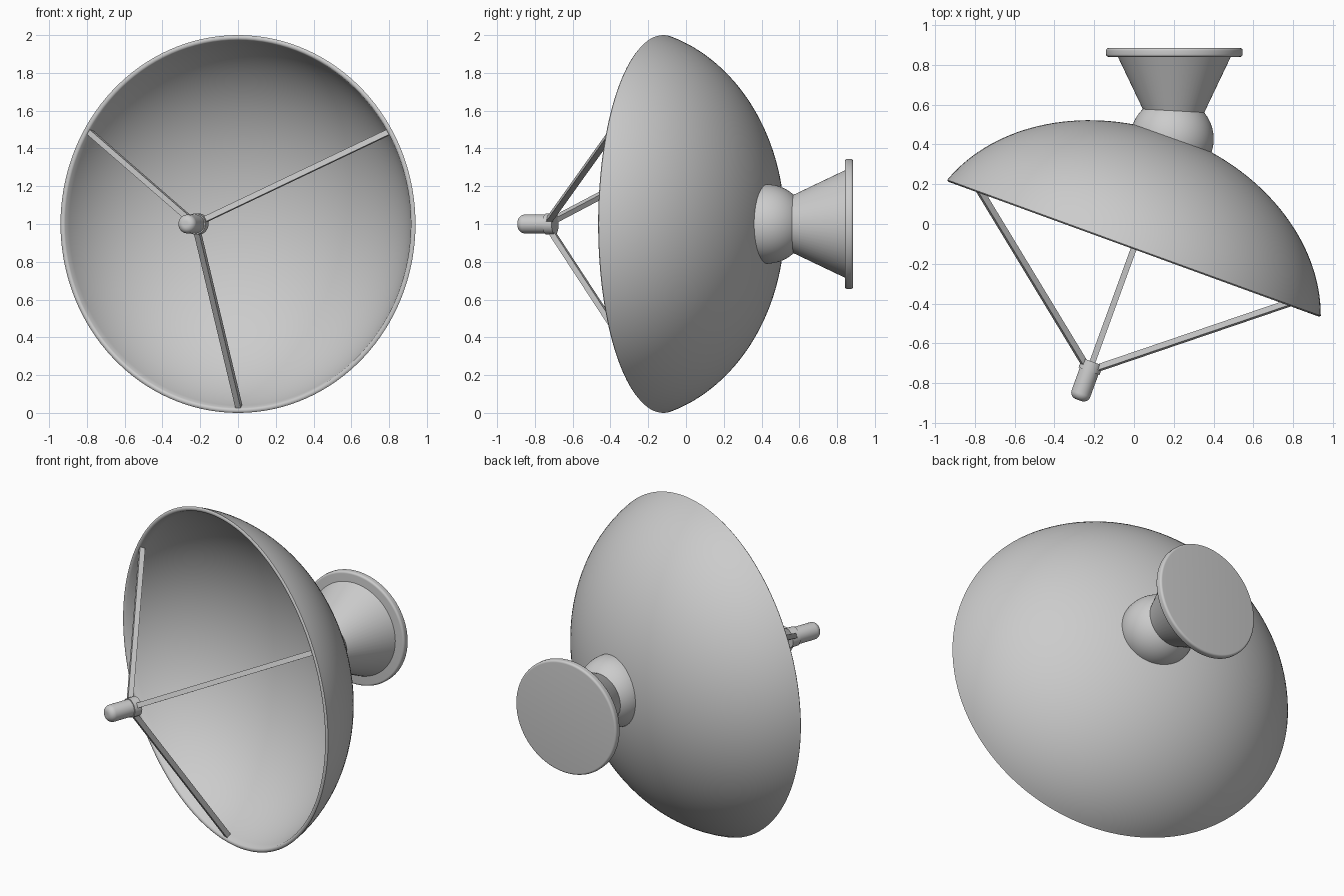
import bpy, bmesh, math
from mathutils import Matrix, Vector

if "Cube" in bpy.data.objects:
    bpy.data.objects.remove(bpy.data.objects["Cube"])

# Dish frame: local +Z points out of the back of the dish, origin at the rim centre
TILT = math.radians(20)
c, s = math.cos(TILT), math.sin(TILT)
DISH = Matrix(((c, 0, s, 0), (-s, 0, c, -0.12), (0, -1, 0, 1.0), (0, 0, 0, 1)))
# Mount frame: local +Z points straight back along world +Y
MOUNT = Matrix(((1, 0, 0, 0.203), (0, 0, 1, 0), (0, -1, 0, 1.0), (0, 0, 0, 1)))


def finish(bm, name, frame, smooth=True):
    bmesh.ops.remove_doubles(bm, verts=bm.verts, dist=1e-5)
    bmesh.ops.recalc_face_normals(bm, faces=bm.faces)
    mesh = bpy.data.meshes.new(name)
    bm.transform(frame)
    bm.to_mesh(mesh)
    bm.free()
    obj = bpy.data.objects.new(name, mesh)
    bpy.context.collection.objects.link(obj)
    if smooth:
        bpy.ops.object.select_all(action='DESELECT')
        obj.select_set(True)
        bpy.context.view_layer.objects.active = obj
        bpy.ops.object.shade_smooth_by_angle(angle=math.radians(35))
    return obj


def lathe(name, profile, frame, steps=96):
    """Spin (radius, height) points around the local Z axis."""
    bm = bmesh.new()
    vs = [bm.verts.new((r, 0, z)) for r, z in profile]
    es = [bm.edges.new(pair) for pair in zip(vs, vs[1:])]
    bmesh.ops.spin(bm, geom=vs + es, cent=(0, 0, 0), axis=(0, 0, 1),
                   angle=math.tau, steps=steps, use_duplicate=False)
    return finish(bm, name, frame)


def arc(r0, z0, rad, a0, a1, n):
    """Arc of profile points, angles in degrees."""
    return [(r0 + rad * math.cos(math.radians(a0 + (a1 - a0) * i / n)),
             z0 + rad * math.sin(math.radians(a0 + (a1 - a0) * i / n)))
            for i in range(n + 1)]


# Reflector: thick elliptical bowl with a rounded lip
def bowl(radius, depth, n=32):
    a = 1.04
    end = math.asin(1 / a)
    low = math.cos(end)
    return [(radius * a * math.sin(end * i / n),
             depth * (math.cos(end * i / n) - low) / (1 - low)) for i in range(n + 1)]


outer = bowl(1.0, 0.601)
inner = bowl(0.974, 0.576)
lip = [(0.995, -0.005), (0.987, -0.007), (0.979, -0.005)]
lathe("reflector_dish", outer + lip + inner[::-1], DISH, 128)

# Feed horn: collar plus body with rounded tip, in front of the dish
lathe("feed_collar", [(0, -0.61), (0.056, -0.61), (0.056, -0.66), (0, -0.66)], DISH, 48)
lathe("feed_horn", [(0, -0.64), (0.05, -0.64)] + arc(0.015, -0.78, 0.035, 0, -90, 8)
      + [(0, -0.815)], DISH, 48)

# Three square struts from the rim to the feed collar
for i, deg in enumerate((90, 210, 330)):
    ang = math.radians(deg)
    radial = Vector((math.cos(ang), math.sin(ang), 0))
    p0 = radial * 0.965 + Vector((0, 0, 0.012))
    p1 = radial * 0.035 + Vector((0, 0, -0.635))
    along = (p1 - p0).normalized()
    side = Vector((-radial.y, radial.x, 0))
    up = along.cross(side)
    rot = Matrix((side, up, along)).transposed().to_4x4()
    bm = bmesh.new()
    bmesh.ops.create_cube(bm, size=1)
    bm.transform(Matrix.Translation((p0 + p1) / 2) @ rot
                 @ Matrix.Diagonal((0.03, 0.03, (p1 - p0).length, 1)))
    finish(bm, f"feed_strut_{i + 1}", DISH, smooth=False)

# Swivel ball: dome sitting on the back of the dish
lathe("swivel_ball", [(0, 0.578), (0.21, 0.578)] + arc(0, 0.58, 0.21, 0, 90, 24),
      DISH @ Matrix.Translation((-0.008, 0, 0)), 64)

# Mount cone and round wall flange
lathe("mount_cone", [(0, 0.52), (0.131, 0.52), (0.286, 0.845), (0, 0.845)], MOUNT, 64)
lathe("mount_flange", [(0, 0.841)] + arc(0.331, 0.854, 0.013, -90, 0, 6)
      + arc(0.331, 0.872, 0.013, 0, 90, 6) + [(0, 0.885)], MOUNT, 96)
